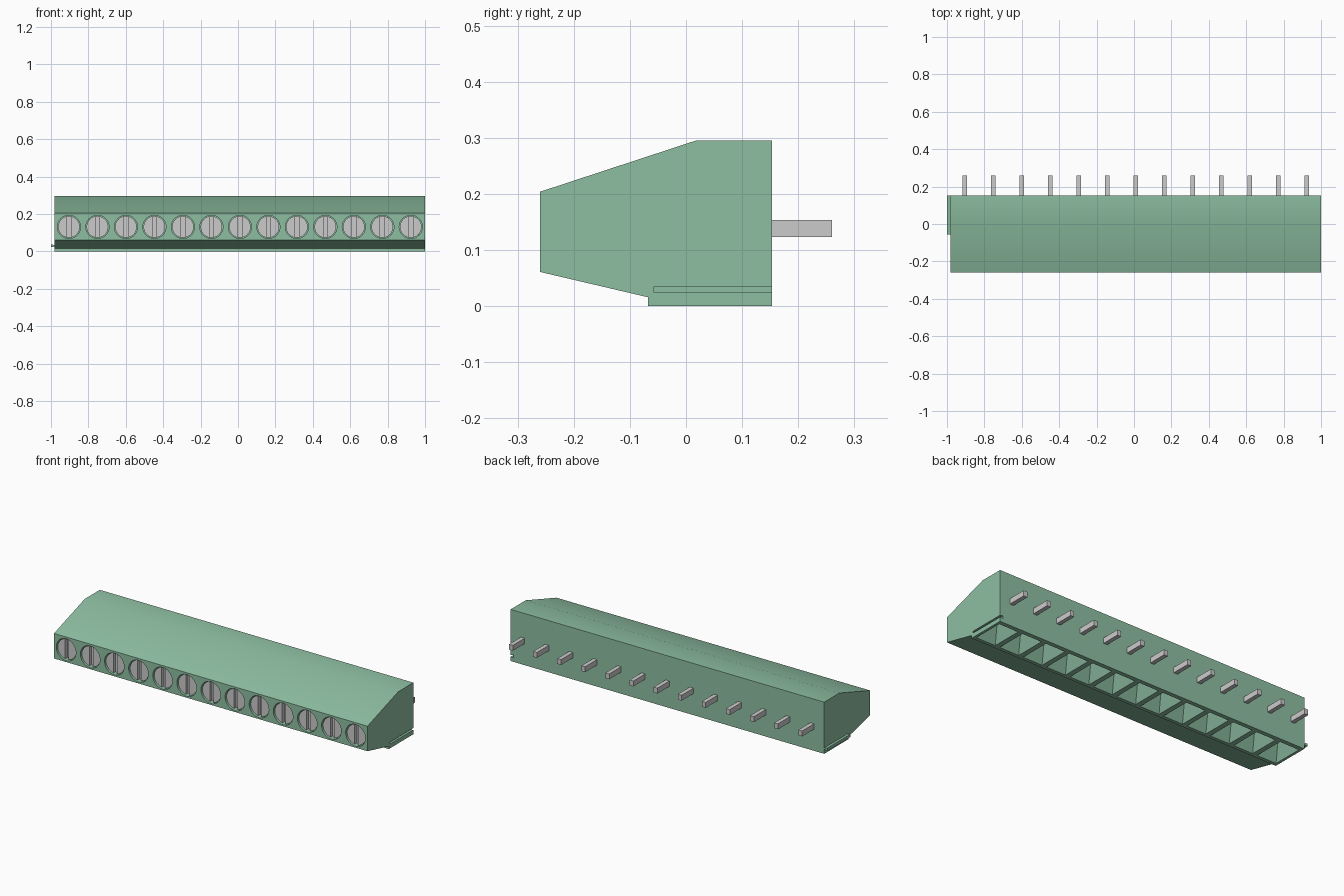
import bpy, bmesh, math

if "Cube" in bpy.data.objects:
    bpy.data.objects.remove(bpy.data.objects["Cube"])

COUNT, LEFT, RIGHT = 13, -0.98, 1.0
PITCH = (RIGHT - LEFT) / COUNT
CELLS = [LEFT + PITCH * (i + 0.5) for i in range(COUNT)]
SCREW_Z = 0.131


def loft(bm, ring_a, ring_b):
    """Closed solid between two rings of 3D points."""
    a = [bm.verts.new(p) for p in ring_a]
    b = [bm.verts.new(p) for p in ring_b]
    faces = [bm.faces.new(a), bm.faces.new(b[::-1])]
    for i in range(len(a)):
        j = (i + 1) % len(a)
        faces.append(bm.faces.new((a[j], a[i], b[i], b[j])))
    bmesh.ops.recalc_face_normals(bm, faces=faces)


def prism_y(bm, pts, y0, y1):
    """Extrude an (x, z) profile along y."""
    loft(bm, [(x, y0, z) for x, z in pts], [(x, y1, z) for x, z in pts])


def rect(cx, cy, hx, hy, z):
    return [(cx - hx, cy - hy, z), (cx + hx, cy - hy, z),
            (cx + hx, cy + hy, z), (cx - hx, cy + hy, z)]


def arc(cx, r, a0, a1, n):
    return [(cx + r * math.cos(a0 + (a1 - a0) * i / n),
             SCREW_Z + r * math.sin(a0 + (a1 - a0) * i / n)) for i in range(n + 1)]


def finish(bm, name, material=None):
    mesh = bpy.data.meshes.new(name)
    bm.to_mesh(mesh)
    bm.free()
    obj = bpy.data.objects.new(name, mesh)
    bpy.context.collection.objects.link(obj)
    if material:
        mesh.materials.append(material)
    return obj


def smooth(obj):
    bpy.ops.object.select_all(action='DESELECT')
    obj.select_set(True)
    bpy.context.view_layer.objects.active = obj
    bpy.ops.object.shade_smooth_by_angle(angle=math.radians(25))


def dovetail(x):
    """Rail section: narrow at the body, wide at the tip on the left."""
    return [(x, 0.026), (x, 0.034), (x - 0.02, 0.038), (x - 0.02, 0.022)]


green = bpy.data.materials.new("green_plastic")
green.diffuse_color = (0.27, 0.52, 0.36, 1)
green.use_nodes = True
green.node_tree.nodes["Principled BSDF"].inputs["Base Color"].default_value = green.diffuse_color

# Housing: side profile extruded along x
profile = [(-0.26, 0.061), (-0.068, 0.016), (-0.068, 0), (0.153, 0),
           (0.153, 0.295), (0.017, 0.295), (-0.26, 0.204)]
bm = bmesh.new()
loft(bm, [(LEFT, y, z) for y, z in profile], [(RIGHT, y, z) for y, z in profile])
housing = finish(bm, "housing", green)

# Cutter: screw holes, tapered wire entries, groove on the right end
bm = bmesh.new()
for x in CELLS:
    prism_y(bm, arc(x, 0.062, 0, 2 * math.pi, 40)[:-1], -0.30, -0.20)
    loft(bm, rect(x, 0.04, 0.0655, 0.095, -0.01), rect(x, 0.04, 0.025, 0.03, 0.09))
prism_y(bm, [(1.01, 0.026), (1.01, 0.034), (0.981, 0.038), (0.981, 0.022)], -0.057, 0.2)
cutter = finish(bm, "hole_cutter")
cutter.hide_render = True

mod = housing.modifiers.new("holes", 'BOOLEAN')
mod.operation = 'DIFFERENCE'
mod.solver = 'EXACT'
mod.object = cutter
bpy.context.view_layer.objects.active = housing
bpy.ops.object.modifier_apply(modifier=mod.name)
bpy.data.objects.remove(cutter)
smooth(housing)

# Dovetail rail on the left end
bm = bmesh.new()
prism_y(bm, dovetail(LEFT), -0.055, 0.153)
finish(bm, "side_rail", green)

# Slotted screws: a base disc with two half discs leaving the slot
bm = bmesh.new()
R, SLOT = 0.058, 0.011
open_angle = math.acos(SLOT / R)
for x in CELLS:
    prism_y(bm, arc(x, R, 0, 2 * math.pi, 40)[:-1], -0.232, -0.20)
    for turn in (0, math.pi):
        prism_y(bm, arc(x, R, turn - open_angle, turn + open_angle, 18), -0.252, -0.232)
smooth(finish(bm, "screws"))

# Solder pins at the back
bm = bmesh.new()
for x in CELLS:
    prism_y(bm, [(x - 0.012, 0.123), (x + 0.012, 0.123),
                 (x + 0.012, 0.154), (x - 0.012, 0.154)], 0.15, 0.26)
finish(bm, "pins")
